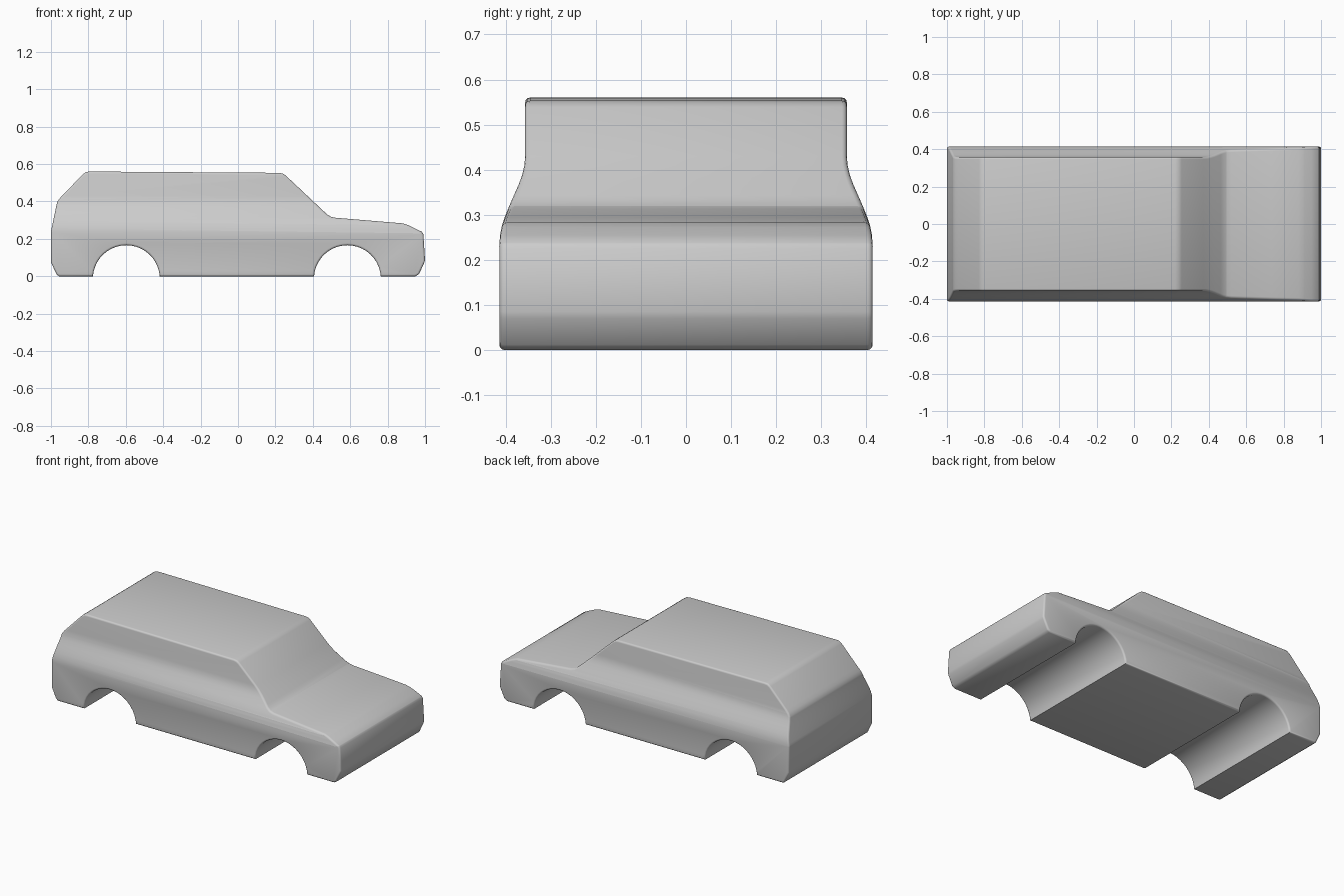
import bpy, bmesh, math

if "Cube" in bpy.data.objects:
    bpy.data.objects.remove(bpy.data.objects["Cube"])


def arch(cx, cz=-0.013, r=0.179, n=20):
    """Wheel arch points, from the rear foot to the front foot at z = 0."""
    a0 = math.asin(-cz / r)
    return [(cx - r * math.cos(a), cz + r * math.sin(a))
            for a in (a0 + (math.pi - 2 * a0) * i / n for i in range(n + 1))]


# half width of the body at each height (shoulder curve)
LEVELS = [(0, .414), (.235, .414), (.255, .4125), (.275, .4085), (.295, .402),
          (.32, .392), (.345, .381), (.37, .370), (.39, .363),
          (.41, .3585), (.43, .357), (.6, .357)]


def half_width(z):
    for (z0, w0), (z1, w1) in zip(LEVELS, LEVELS[1:]):
        if z <= z1:
            return w0 + (w1 - w0) * max(0, z - z0) / (z1 - z0)
    return LEVELS[-1][1]


# side profile: underside with arches, nose, bonnet, windscreen, roof, tail
profile = [(-.957, 0), *arch(-.597), *arch(.585),
           (.95, 0), (.968, .012), (.995, .07), (1, .085), (.991, .225), (.983, .238),
           (.91, .273), (.88, .283), (.52, .313), (.495, .319), (.475, .332),
           (.255, .539), (.24, .549), (.22, .553), (-.79, .56), (-.812, .558),
           (-.83, .545), (-.955, .415), (-.967, .397), (-1, .24), (-1, .075), (-.97, .01)]

bm = bmesh.new()
face = bm.faces.new([bm.verts.new((x, -.4, z)) for x, z in profile])
ext = bmesh.ops.extrude_face_region(bm, geom=[face])
for v in ext["geom"]:
    if isinstance(v, bmesh.types.BMVert):
        v.co.y = .4

# slice at the shoulder heights, then pull the sides to the right width
for z, _ in LEVELS[1:-1]:
    bmesh.ops.bisect_plane(bm, geom=bm.verts[:] + bm.edges[:] + bm.faces[:],
                           plane_co=(0, 0, z), plane_no=(0, 0, 1))
for v in bm.verts:
    v.co.y = math.copysign(half_width(v.co.z), v.co.y)
bmesh.ops.recalc_face_normals(bm, faces=bm.faces[:])

# round the outline of both sides
rim = [e for e in bm.edges if e.verts[0].co.y * e.verts[1].co.y > 0
       and e.calc_face_angle(0) > math.radians(45)]
bmesh.ops.bevel(bm, geom=rim, offset=.011, offset_type='OFFSET', segments=3,
                profile=.5, affect='EDGES', clamp_overlap=False)

mesh = bpy.data.meshes.new("car_body")
bm.to_mesh(mesh)
bm.free()
body = bpy.data.objects.new("car_body", mesh)
bpy.context.collection.objects.link(body)
bpy.context.view_layer.objects.active = body
body.select_set(True)
bpy.ops.object.shade_smooth_by_angle(angle=math.radians(35))
